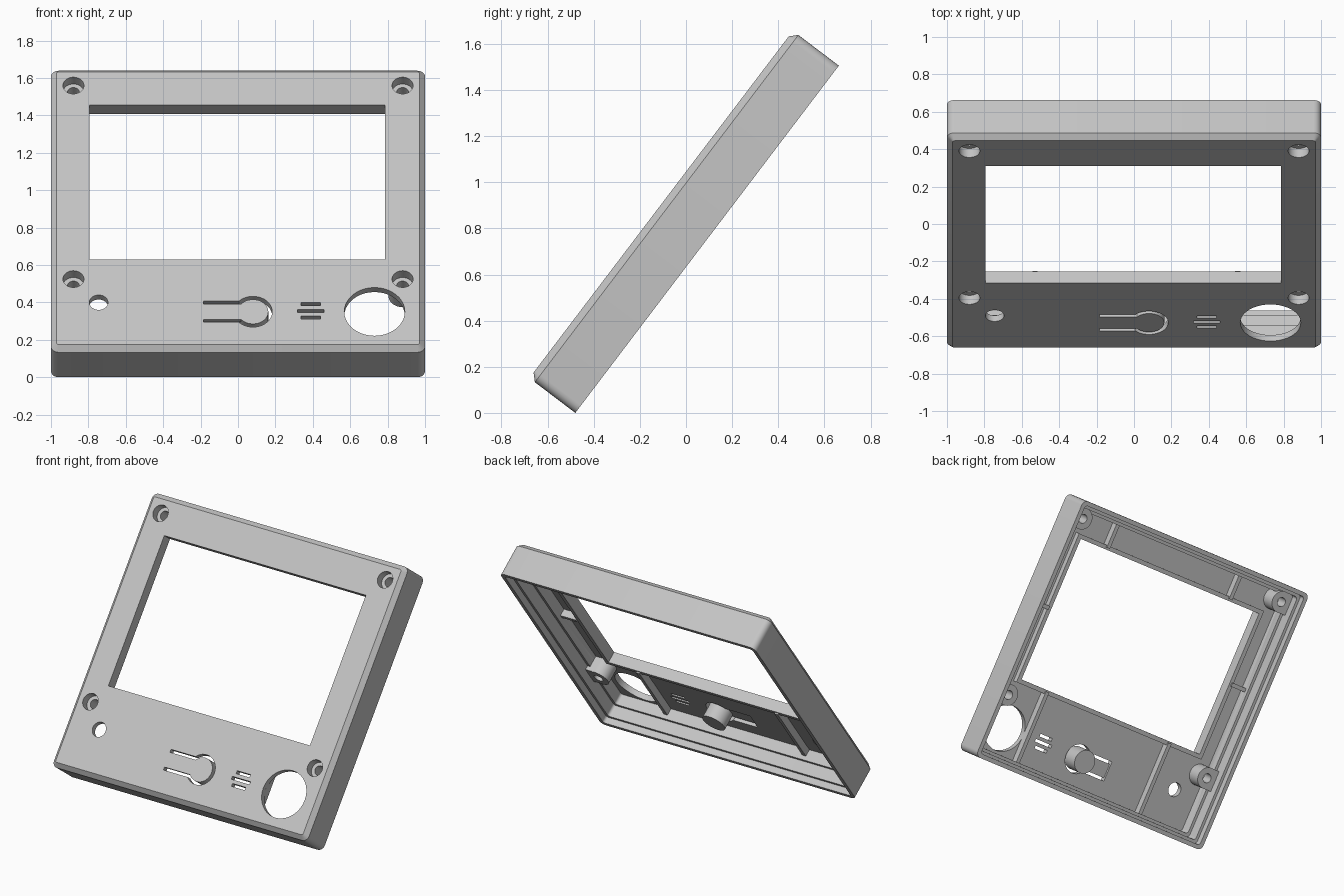
import bpy, bmesh, math
from mathutils import Matrix, Vector

if "Cube" in bpy.data.objects:
    bpy.data.objects.remove(bpy.data.objects["Cube"], do_unlink=True)

H, T = 1.89, 0.25                # panel height along the slope, depth
FLOOR = 0.21                     # inner face of the front plate
TILT = math.radians(52.8)

grey = bpy.data.materials.new("light_grey")
grey.use_nodes = True
grey.diffuse_color = (0.55, 0.55, 0.55, 1)
grey.node_tree.nodes["Principled BSDF"].inputs["Base Color"].default_value = (0.55, 0.55, 0.55, 1)


def finish(name, bm):
    """Panel frame: x across, y up the slope, z out of the front."""
    mesh = bpy.data.meshes.new(name)
    bm.to_mesh(mesh)
    bm.free()
    mesh.materials.append(grey)
    ob = bpy.data.objects.new(name, mesh)
    bpy.context.collection.objects.link(ob)
    ob.rotation_euler.x = TILT
    ob.location = (0, -0.48, 0)
    return ob


def box(name, x, v, w, radius=0, chamfer=0):
    bm = bmesh.new()
    lo, hi = Vector((x[0], v[0], w[0])), Vector((x[1], v[1], w[1]))
    bmesh.ops.create_cube(bm, size=1)
    bmesh.ops.transform(bm, verts=bm.verts,
                        matrix=Matrix.Translation((lo + hi) / 2) @ Matrix.Diagonal((*(hi - lo), 1)))
    if radius:
        edges = [e for e in bm.edges if abs(e.verts[0].co.z - e.verts[1].co.z) > 1e-4]
        bmesh.ops.bevel(bm, geom=edges, offset=radius, segments=5, profile=0.5, affect='EDGES')
    if chamfer:
        edges = [e for e in bm.edges if all(p.co.z > w[1] - 1e-4 for p in e.verts)]
        bmesh.ops.bevel(bm, geom=edges, offset=chamfer, segments=1, affect='EDGES')
    return finish(name, bm)


def cylinder(name, x, v, r, w):
    bm = bmesh.new()
    bmesh.ops.create_cone(bm, cap_ends=True, segments=40, radius1=r, radius2=r, depth=w[1] - w[0],
                          matrix=Matrix.Translation((x, v, (w[0] + w[1]) / 2)))
    return finish(name, bm)


def apply_boolean(ob, tool, operation='DIFFERENCE'):
    mod = ob.modifiers.new("bool", 'BOOLEAN')
    mod.operation, mod.object, mod.solver = operation, tool, 'EXACT'
    bpy.context.view_layer.objects.active = ob
    bpy.ops.object.modifier_apply(modifier=mod.name)


def cut(tool, *targets):
    for ob in targets:
        apply_boolean(ob, tool)
    bpy.data.objects.remove(tool, do_unlink=True)


# Outer shell with rounded corners and chamfered front
shell = box("shell", (-1, 1), (0, H), (0, T), radius=0.04, chamfer=0.03)
parts = [shell]

# Stepped cavity open at the back
for inset, depth in ((0.03, 0.045), (0.05, 0.13), (0.07, FLOOR)):
    cut(box("cavity", (inset - 1, 1 - inset), (inset, H - inset), (-0.1, depth), radius=0.02), shell)

# Raised rim behind the display window
WX, WV = (-0.795, 0.785), (0.60, 1.636)
rim = box("window_rim", (WX[0] - 0.03, WX[1] + 0.03), (WV[0] - 0.03, WV[1] + 0.03), (0.17, FLOOR + 0.01))
cut(box("window", WX, WV, (0, 0.4)), shell, rim)
parts.append(rim)

# Stiffening ribs
for x in (-0.53, 0.555):
    parts.append(box("lower_rib", (x - 0.014, x + 0.014), (0.05, 0.59), (0.16, FLOOR + 0.01)))
    parts.append(box("upper_rib", (x - 0.014, x + 0.014), (1.65, H - 0.05), (0.16, FLOOR + 0.01)))
for s in (-1, 1):
    parts.append(box("side_rib", sorted((s * 0.81, s * 0.95)), (1.106, 1.134), (0.16, FLOOR + 0.01)))

# Screw bosses with counterbored holes
for s in (-1, 1):
    for v in (0.469, 1.768):
        boss = cylinder("screw_boss", s * 0.88, v, 0.075, (0.10, FLOOR + 0.01))
        web = box("boss_web", sorted((s * 0.88, s * 0.96)), (v - 0.0745, v + 0.0745), (0.101, FLOOR + 0.009))
        apply_boolean(boss, web, 'UNION')
        bpy.data.objects.remove(web, do_unlink=True)
        cut(cylinder("counterbore", s * 0.88, v, 0.056, (0.19, 0.4)), shell, boss)
        cut(cylinder("screw_hole", s * 0.88, v, 0.032, (0, 0.4)), shell, boss)
        parts.append(boss)

# Round openings in the lower plate
cut(cylinder("small_hole", -0.745, 0.312, 0.05, (0.15, 0.4)), shell)
cut(cylinder("large_hole", 0.73, 0.25, 0.162, (0.15, 0.4)), shell)

# Sound slits
for v, half in ((0.212, 0.052), (0.256, 0.071), (0.30, 0.052)):
    cut(box("slit", (0.39 - half, 0.39 + half), (v - 0.01, v + 0.01), (0.15, 0.4)), shell)

# Flexible push button: thinned tongue, two slots, round cap with post
BX, BV = 0.08, 0.25
cut(box("pocket", (-0.185, 0), (BV - 0.07, BV + 0.07), (0.15, 0.225)), shell)
cut(cylinder("button_gap", BX, BV, 0.103, (0.15, 0.4)), shell)
for s in (-1, 1):
    v = BV + s * 0.061
    cut(box("slot", (-0.185, 0.01), (v - 0.01, v + 0.01), (0.15, 0.4)), shell)
parts.append(box("button_tongue", (-0.03, BX), (BV - 0.051, BV + 0.051), (0.225, T)))
parts.append(cylinder("button_post", BX, BV, 0.082, (0.12, T)))

# Smooth shading on curved walls, sharp elsewhere
bpy.ops.object.select_all(action='DESELECT')
for ob in parts:
    ob.select_set(True)
bpy.context.view_layer.objects.active = shell
bpy.ops.object.shade_smooth_by_angle(angle=math.radians(25))
